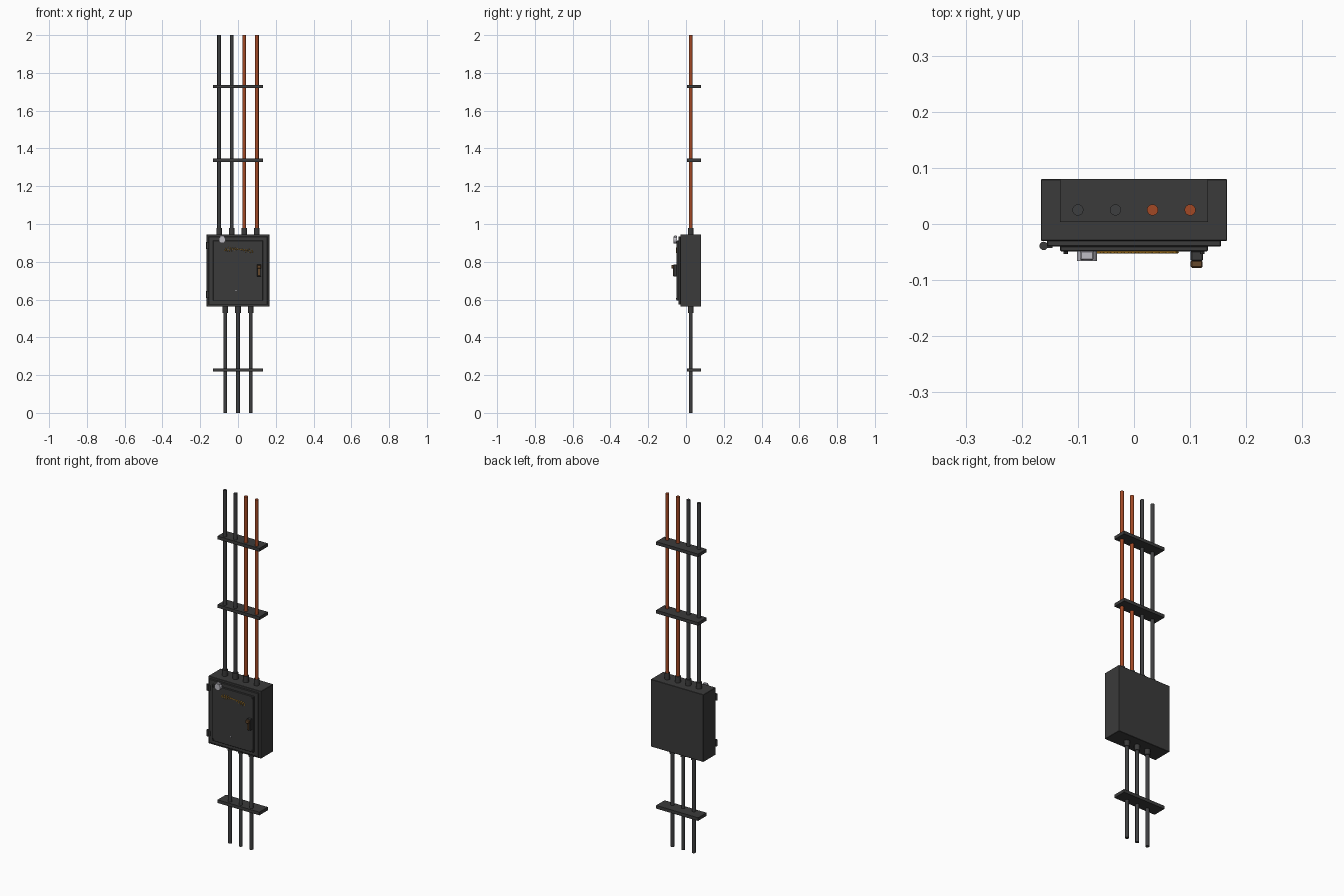
import bpy, math

if "Cube" in bpy.data.objects:
    bpy.data.objects.remove(bpy.data.objects["Cube"])


def material(name, r, g, b):
    m = bpy.data.materials.new(name)
    m.diffuse_color = (r, g, b, 1)
    m.use_nodes = True
    m.node_tree.nodes["Principled BSDF"].inputs["Base Color"].default_value = m.diffuse_color
    return m


GREY = material("dark_grey", 0.043, 0.043, 0.043)
CABLE = material("cable_grey", 0.048, 0.049, 0.051)
ORANGE = material("rust_orange", 0.36, 0.065, 0.018)
SILVER = material("pale_silver", 0.52, 0.51, 0.56)
AMBER = material("amber_paint", 0.55, 0.25, 0.015)
BROWN = material("brown_grip", 0.13, 0.065, 0.025)


def box(name, x, y, z, mat, bevel=0.0):
    """Box from (low, high) ranges on each axis."""
    bpy.ops.mesh.primitive_cube_add(size=1, location=[sum(r) / 2 for r in (x, y, z)])
    ob = bpy.context.object
    ob.name = name
    ob.scale = [r[1] - r[0] for r in (x, y, z)]
    bpy.ops.object.transform_apply(location=False, rotation=False, scale=True)
    ob.data.materials.append(mat)
    if bevel:
        mod = ob.modifiers.new("bevel", 'BEVEL')
        mod.width = bevel
        mod.segments = 1
    return ob


def cylinder(name, x, y, z, radius, length, mat, axis='Z', sides=16):
    rot = (math.pi / 2, 0, 0) if axis == 'Y' else (0, 0, 0)
    bpy.ops.mesh.primitive_cylinder_add(vertices=sides, radius=radius, depth=length,
                                        location=(x, y, z), rotation=rot)
    ob = bpy.context.object
    ob.name = name
    ob.data.materials.append(mat)
    bpy.ops.object.shade_smooth_by_angle(angle=math.radians(35))
    return ob


# Enclosure, door and raised door panel
box("enclosure", (-0.166, 0.166), (-0.03, 0.08), (0.562, 0.945), GREY, 0.0015)
box("door", (-0.155, 0.155), (-0.04, -0.029), (0.573, 0.934), GREY, 0.0015)
box("door_panel", (-0.132, 0.132), (-0.049, -0.039), (0.594, 0.913), GREY, 0.002)

# Bolts in the panel corners
for sx in (-1, 1):
    for z in (0.604, 0.903):
        cylinder("panel_bolt", sx * 0.122, -0.051, z, 0.004, 0.005, GREY, 'Y', 8)

# Hinges on the left edge: barrel and leaf
for z in (0.626, 0.886):
    cylinder("hinge_barrel", -0.161, -0.039, z, 0.0075, 0.036, GREY)
    box("hinge_leaf", (-0.161, -0.145), (-0.043, -0.037), (z - 0.014, z + 0.014), GREY)

# Cables with glands: four above, three below
Y = 0.025
for x, mat in ((-0.1, CABLE), (-0.033, CABLE), (0.033, ORANGE), (0.1, ORANGE)):
    cylinder("upper_cable", x, Y, 1.47, 0.01, 1.06, mat)
    cylinder("upper_gland", x, Y, 0.962, 0.015, 0.036, GREY)
for x in (-0.067, 0, 0.067):
    cylinder("lower_cable", x, Y, 0.285, 0.01, 0.57, CABLE)
    cylinder("lower_gland", x, Y, 0.547, 0.015, 0.034, GREY)

# Wall brackets holding the cables
for z in (0.227, 1.338, 1.728):
    box("cable_bracket", (-0.132, 0.132), (0.004, 0.08), (z - 0.009, z + 0.009), GREY)

# Latch: mounting block, lever and grip
box("latch_base", (0.101, 0.123), (-0.066, -0.048), (0.722, 0.786), GREY, 0.002)
box("latch_grip", (0.101, 0.122), (-0.078, -0.065), (0.765, 0.783), BROWN, 0.002)
box("latch_lever", (0.106, 0.117), (-0.069, -0.065), (0.726, 0.766), BROWN, 0.001)

# Round silver tag with a lug, and a tiny lock
cylinder("silver_disc", -0.084, -0.057, 0.916, 0.018, 0.018, SILVER, 'Y', 20)
box("disc_lug", (-0.096, -0.072), (-0.064, -0.048), (0.921, 0.938), SILVER, 0.002)
cylinder("lock_dot", -0.01, -0.0495, 0.648, 0.0035, 0.003, SILVER, 'Y', 8)

# Abstract wavy paint streak on the panel
curve = bpy.data.curves.new("paint_streak", 'CURVE')
curve.dimensions = '3D'
curve.bevel_depth = 0.0022
curve.bevel_resolution = 0
spline = curve.splines.new('POLY')
N = 25
spline.points.add(N - 1)
for i, p in enumerate(spline.points):
    t = i / (N - 1)
    z = 0.864 + 0.008 * math.sin(t * 5) * t + (0.011 if i % 2 else -0.011) * (0.6 + 0.4 * math.sin(9 * t))
    p.co = (-0.07 + 0.148 * t, -0.05, z, 1)
streak = bpy.data.objects.new("paint_streak", curve)
curve.materials.append(AMBER)
bpy.context.collection.objects.link(streak)
